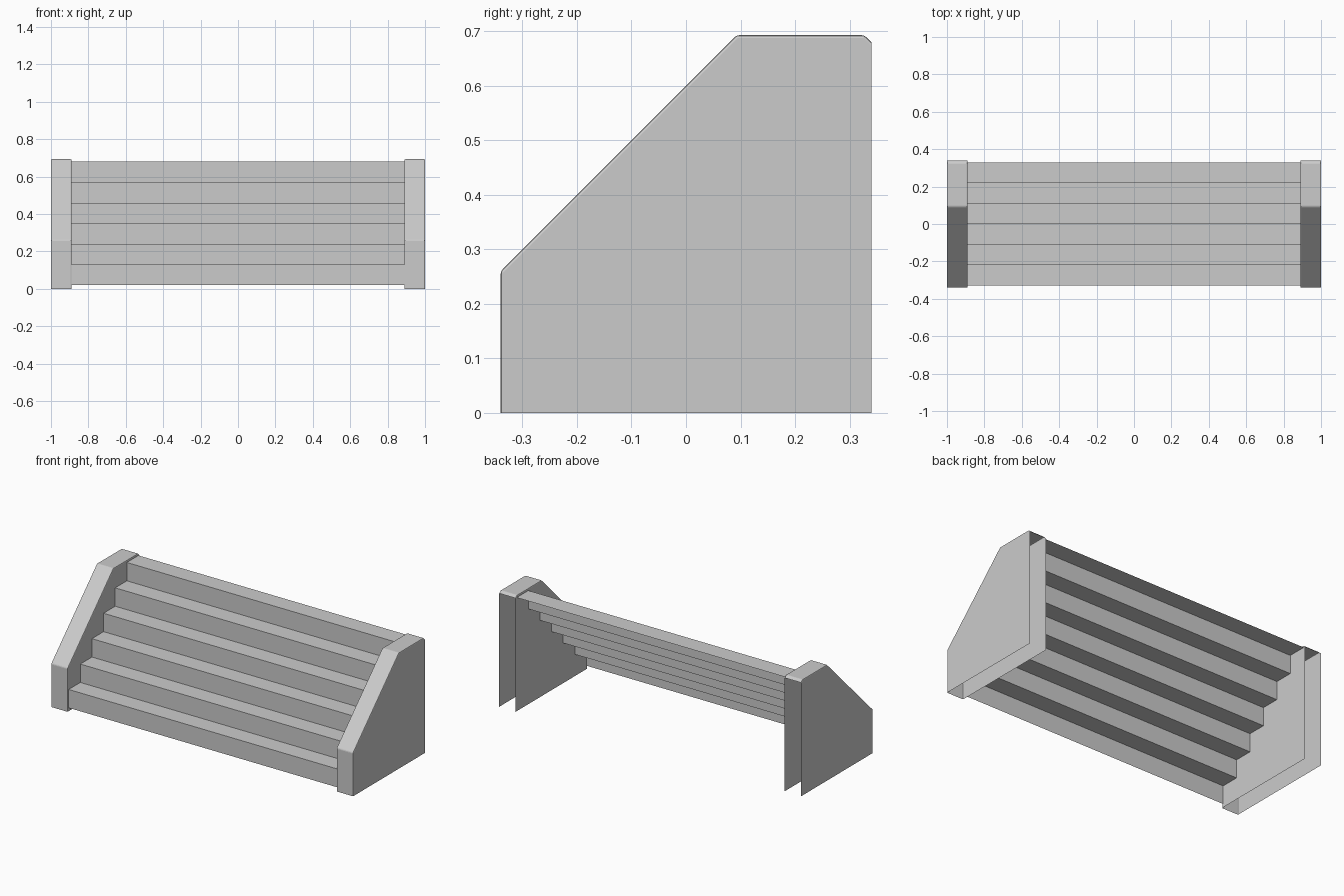
import bpy
import bmesh

if "Cube" in bpy.data.objects:
    bpy.data.objects.remove(bpy.data.objects["Cube"])

STEPS = 6
STEP = 0.11          # riser height and tread depth
INNER_X, OUTER_X = 0.89, 1.0

grey = bpy.data.materials.new("concrete_grey")
grey.diffuse_color = (0.6, 0.6, 0.6, 1.0)
grey.use_nodes = True
grey.node_tree.nodes["Principled BSDF"].inputs["Base Color"].default_value = grey.diffuse_color


def sheet(name, profile, xa, xb, strip_count, walls=False):
    """Sweep the first strip_count profile edges (y, z) from xa to xb; optionally cap both ends."""
    bm = bmesh.new()
    a = [bm.verts.new((xa, y, z)) for y, z in profile]
    b = [bm.verts.new((xb, y, z)) for y, z in profile]
    for i in range(strip_count):
        bm.faces.new((a[i], b[i], b[i + 1], a[i + 1]))
    if walls:
        bm.faces.new(a)
        bm.faces.new(b[::-1])
    mesh = bpy.data.meshes.new(name)
    bm.to_mesh(mesh)
    bm.free()
    mesh.materials.append(grey)
    obj = bpy.data.objects.new(name, mesh)
    bpy.context.collection.objects.link(obj)
    return obj


# Stair surface: an open zig-zag sheet of risers and treads
zigzag = [(-0.33, 0.02)]
for i in range(STEPS):
    y, z = zigzag[-1]
    zigzag += [(y, z + STEP), (y + STEP, z + STEP)]
sheet("stair_steps", zigzag, -INNER_X, INNER_X, len(zigzag) - 1)

# Side walls: hollow shells, open at the back and underneath
wall = [(-0.34, 0.0), (-0.34, 0.26), (0.093, 0.693),
        (0.327, 0.693), (0.34, 0.68), (0.34, 0.0)]
for name, xa, xb in (("left_side_wall", -OUTER_X, -INNER_X),
                     ("right_side_wall", INNER_X, OUTER_X)):
    obj = sheet(name, wall, xa, xb, 4, walls=True)
    bevel = obj.modifiers.new("soft_edges", 'BEVEL')
    bevel.width = 0.005
    bevel.segments = 2
    bevel.limit_method = 'ANGLE'
